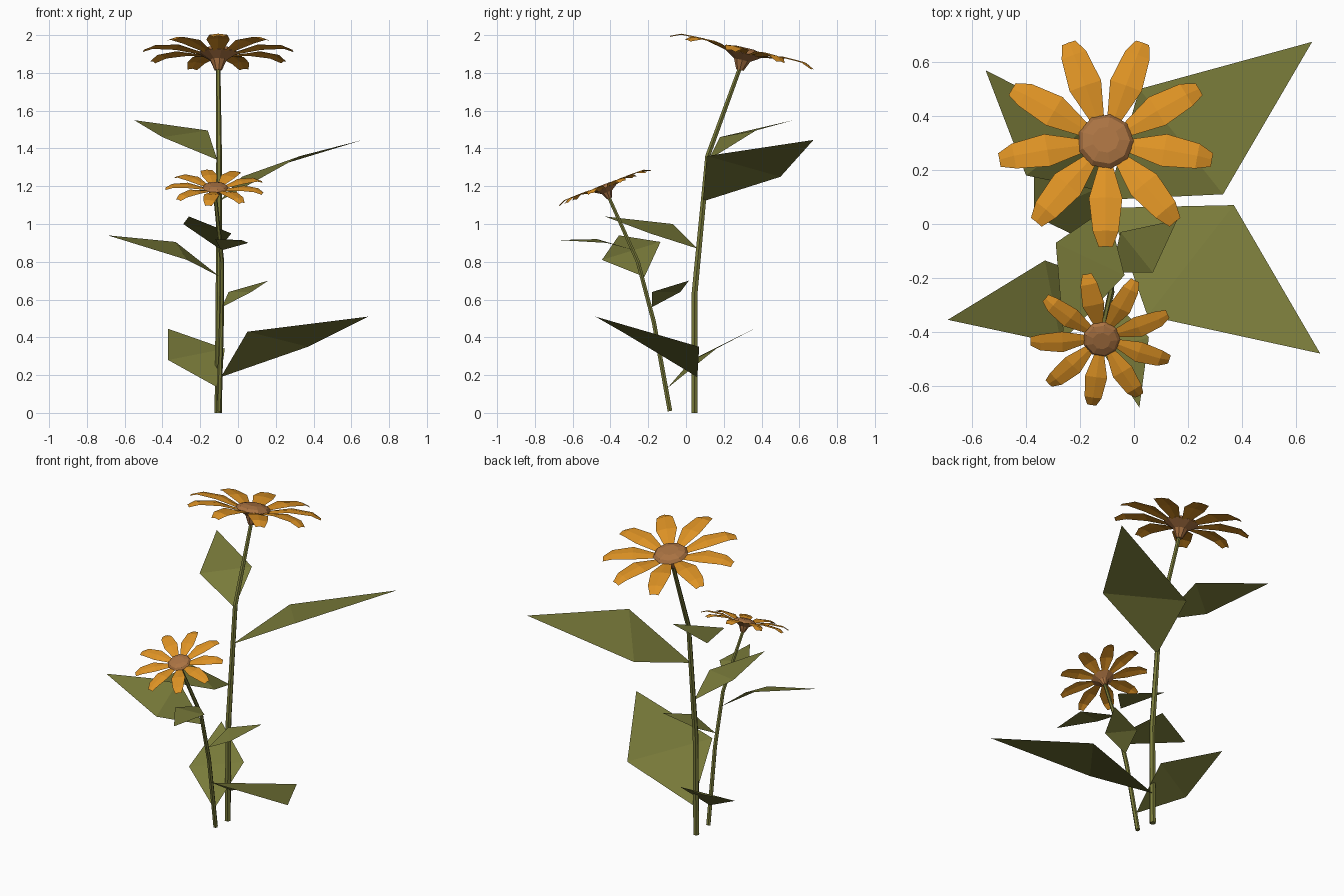
import bpy, bmesh, math
from mathutils import Vector, Matrix

if "Cube" in bpy.data.objects:
    bpy.data.objects.remove(bpy.data.objects["Cube"])


def material(name, rgb):
    m = bpy.data.materials.new(name)
    m.diffuse_color = (*rgb, 1)
    m.use_nodes = True
    m.node_tree.nodes["Principled BSDF"].inputs["Base Color"].default_value = m.diffuse_color
    return m


GREEN = material("leaf green", (0.19, 0.195, 0.042))
ORANGE = material("petal orange", (0.73, 0.29, 0.018))
BROWN = material("seed head brown", (0.40, 0.17, 0.055))


def make_object(name, bm, mat, fix_normals=True):
    if fix_normals:
        bmesh.ops.recalc_face_normals(bm, faces=bm.faces)
    me = bpy.data.meshes.new(name)
    bm.to_mesh(me)
    bm.free()
    me.materials.append(mat)
    ob = bpy.data.objects.new(name, me)
    bpy.context.collection.objects.link(ob)
    return ob


def bridge(bm, a, b):
    n = len(a)
    for i in range(n):
        bm.faces.new((a[i], a[(i + 1) % n], b[(i + 1) % n], b[i]))


def stem(name, path, radii, sides=6):
    """Tapered low-poly tube through the path points."""
    bm = bmesh.new()
    pts = [Vector(p) for p in path]
    rings = []
    for i, p in enumerate(pts):
        d = pts[min(i + 1, len(pts) - 1)] - pts[max(i - 1, 0)]
        rot = Vector((0, 0, 1)).rotation_difference(d)
        ring = []
        for k in range(sides):
            a = math.tau * k / sides
            off = Vector((math.cos(a), math.sin(a), 0)) * radii[i]
            ring.append(bm.verts.new(p + rot @ off))
        rings.append(ring)
    for a, b in zip(rings, rings[1:]):
        bridge(bm, a, b)
    bm.faces.new(rings[0])
    bm.faces.new(rings[-1])
    make_object(name, bm, GREEN)


def leaf(name, base, side_a, side_b, tip):
    """Diamond blade folded across its widest line, top side facing up."""
    bm = bmesh.new()
    b, s, t, e = (bm.verts.new(p) for p in (base, side_a, side_b, tip))
    for f in (bm.faces.new((b, s, t)), bm.faces.new((s, e, t))):
        f.normal_update()
        if f.normal.z < 0:
            f.normal_flip()
    make_object(name, bm, GREEN, False)


def flower(name, origin, tilt, scale, first_angle):
    """Seed head with a ring of nine arched petals; tilt is about x."""
    place = (Matrix.Translation(origin) @ Matrix.Rotation(tilt, 4, 'X')
             @ Matrix.Scale(scale, 4))
    # seed head: calyx below, shallow dome above
    bm = bmesh.new()
    rings = []
    for r, h in ((0.02, 0), (0.045, 0.055), (0.105, 0.092), (0.09, 0.11), (0.05, 0.122)):
        rings.append([bm.verts.new((r * math.cos(math.tau * k / 9),
                                    r * math.sin(math.tau * k / 9), h)) for k in range(9)])
    for a, b in zip(rings, rings[1:]):
        bridge(bm, a, b)
    bm.faces.new(rings[0])
    bm.faces.new(rings[-1])
    bm.transform(place)
    make_object(name + "_seed_head", bm, BROWN)
    # petals: rows of (radius, height, half width)
    bm = bmesh.new()
    rows = ((0.06, 0.08, 0.018), (0.22, 0.115, 0.062), (0.345, 0.112, 0.048), (0.4, 0.088, 0.026))
    for k in range(9):
        turn = Matrix.Rotation(math.radians(first_angle + 40 * k), 4, 'Z')
        grid = [[bm.verts.new(turn @ Vector((r, s * w, h + (0 if s else 0.006))))
                 for s in (-1, 0, 1)] for r, h, w in rows]
        for a, b in zip(grid, grid[1:]):
            for j in (0, 1):
                bm.faces.new((a[j], b[j], b[j + 1], a[j + 1]))
    bm.transform(place)
    make_object(name + "_petals", bm, ORANGE, False)


# stems
stem("tall_stem", [(-0.105, 0.045, 0), (-0.1, 0.046, 0.64), (-0.1, 0.115, 1.36),
                   (-0.105, 0.287, 1.83)], [0.019, 0.018, 0.015, 0.012])
stem("short_stem", [(-0.1, -0.085, 0.01), (-0.088, -0.17, 0.48), (-0.085, -0.255, 0.8),
                    (-0.12, -0.408, 1.14)], [0.014, 0.013, 0.012, 0.01])

# flower heads
flower("tall_flower", (-0.105, 0.285, 1.815), math.radians(-13), 1.0, -90)
flower("short_flower", (-0.12, -0.405, 1.135), math.radians(21), 0.66, 102)

# leaves on the tall stem
leaf("tall_leaf_low", (-0.09, 0.06, 0.19), (0.37, 0.07, 0.35), (0.05, -0.34, 0.43), (0.69, -0.48, 0.51))
leaf("tall_leaf_front", (-0.1, 0.06, 0.87), (-0.29, -0.07, 1.0), (-0.035, -0.19, 0.95), (-0.26, -0.43, 1.04))
leaf("tall_leaf_right", (-0.1, 0.09, 1.12), (0.33, 0.11, 1.36), (0.02, 0.5, 1.25), (0.66, 0.675, 1.445))
leaf("tall_leaf_left", (-0.11, 0.12, 1.34), (-0.4, 0.18, 1.46), (-0.16, 0.37, 1.495), (-0.55, 0.57, 1.55))

# leaves on the short stem
leaf("short_leaf_low", (-0.1, -0.1, 0.13), (-0.37, 0.03, 0.28), (-0.07, 0.16, 0.34), (-0.37, 0.36, 0.445))
leaf("short_leaf_right", (-0.085, -0.18, 0.56), (0.07, -0.18, 0.64), (-0.05, -0.03, 0.64), (0.16, 0.015, 0.7))
leaf("short_leaf_left", (-0.095, -0.22, 0.72), (-0.33, -0.135, 0.905), (-0.27, -0.445, 0.81), (-0.69, -0.355, 0.94))
leaf("short_leaf_front", (-0.09, -0.27, 0.86), (0.055, -0.42, 0.9), (-0.12, -0.47, 0.92), (0.02, -0.68, 0.915))
